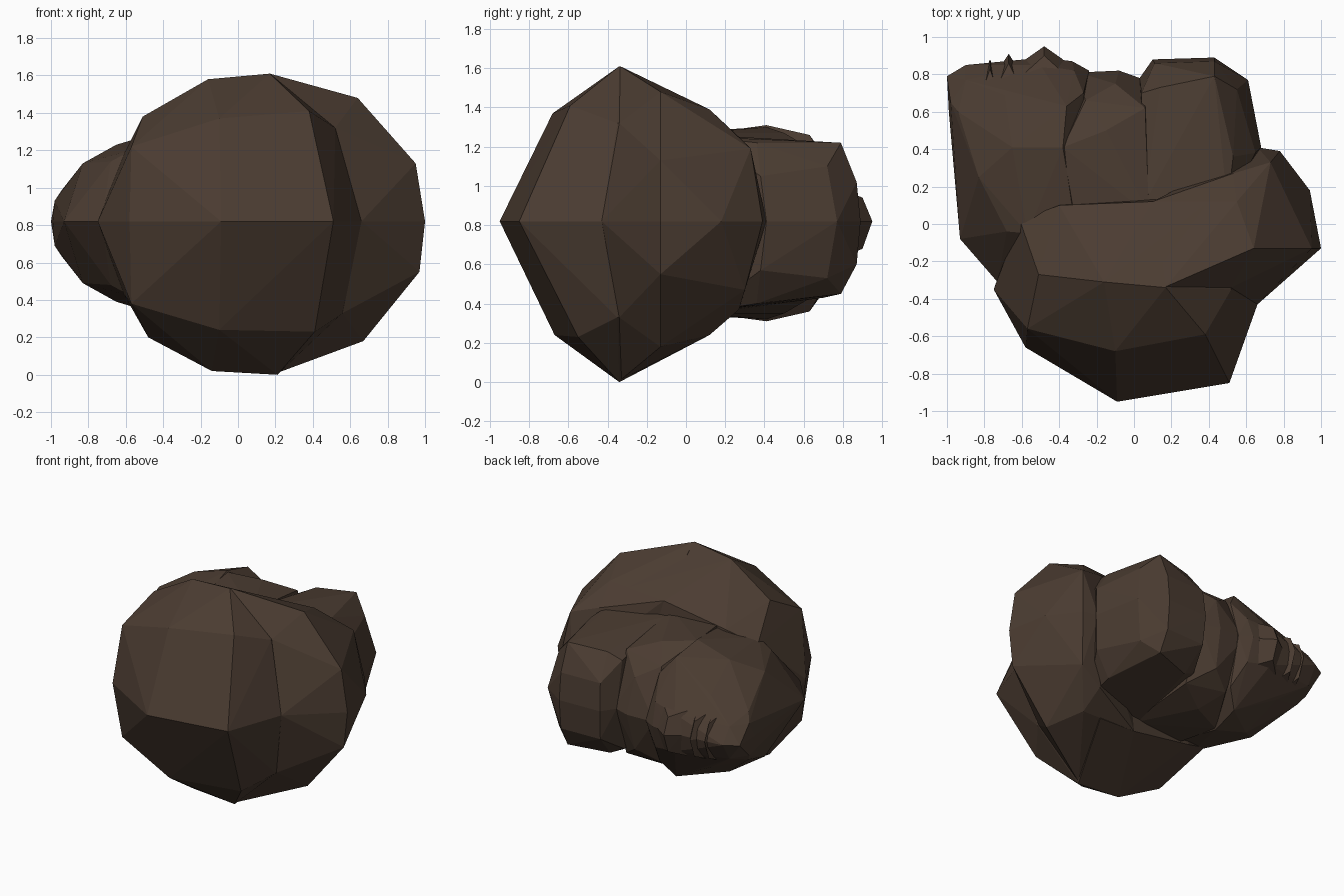
import bpy, bmesh

MID = 0.81  # the form is nearly symmetric above and below this height

brown = bpy.data.materials.new("dark_brown")
brown.diffuse_color = (0.07, 0.045, 0.031, 1)


def lobe(name, upper, middle, lower=None):
    """Faceted lump: hull of upper points, mid-height (x, y) points and lower points.
    Without lower points the upper ones are mirrored."""
    if lower is None:
        lower = [(x, y, 2 * MID - z) for x, y, z in upper]
    pts = list(upper) + [(x, y, MID + 0.01) for x, y in middle] + list(lower)
    bm = bmesh.new()
    for p in pts:
        bm.verts.new(p)
    res = bmesh.ops.convex_hull(bm, input=bm.verts[:])
    junk = {v for v in res["geom_interior"] + res["geom_unused"]
            if isinstance(v, bmesh.types.BMVert)}
    bmesh.ops.delete(bm, geom=list(junk), context='VERTS')
    bmesh.ops.recalc_face_normals(bm, faces=bm.faces[:])
    me = bpy.data.meshes.new(name)
    bm.to_mesh(me)
    bm.free()
    me.materials.append(brown)
    ob = bpy.data.objects.new(name, me)
    bpy.context.collection.objects.link(ob)
    return ob


# Large front dome
lobe("front_dome",
     [(-0.10, -0.68, 1.37), (0.38, -0.59, 1.41), (-0.57, -0.56, 1.22),
      (-0.51, -0.27, 1.38), (-0.16, -0.31, 1.58), (0.17, -0.34, 1.61),
      (0.52, -0.35, 1.32), (-0.61, 0.02, 1.18), (-0.40, 0.10, 1.27),
      (0.10, 0.12, 1.36), (0.40, 0.12, 1.38)],
     [(-0.09, -0.95), (0.51, -0.85), (-0.58, -0.66), (-0.75, -0.35),
      (0.66, -0.43), (-0.62, 0.02), (0.5, 0.2)],
     [(-0.10, -0.67, 0.24), (0.41, -0.55, 0.23), (-0.57, -0.56, 0.38),
      (-0.48, -0.30, 0.20), (-0.14, -0.33, 0.02), (0.21, -0.34, 0.0),
      (0.56, -0.35, 0.33), (-0.61, 0.02, 0.43), (-0.40, 0.10, 0.34),
      (0.10, 0.12, 0.25), (0.40, 0.12, 0.24)])

# Side dome, divided from the front one by a crease
lobe("side_dome",
     [(0.17, -0.335, 1.61), (0.52, -0.34, 1.32), (0.64, -0.13, 1.48),
      (0.95, -0.13, 1.13), (0.73, 0.33, 1.19), (0.55, 0.12, 1.39),
      (0.10, 0.12, 1.36), (0.38, 0.21, 1.27), (0.53, 0.27, 1.25)],
     [(0.66, -0.43), (1.0, -0.13), (0.94, 0.18), (0.78, 0.39), (0.66, 0.41),
      (0.1, 0.1)],
     [(0.21, -0.335, 0.01), (0.56, -0.34, 0.33), (0.67, -0.13, 0.18),
      (0.97, -0.13, 0.55), (0.71, 0.30, 0.47), (0.55, 0.12, 0.24),
      (0.10, 0.12, 0.25), (0.38, 0.21, 0.34), (0.53, 0.27, 0.37)])

# Rear lobe on the right
lobe("rear_right_lobe",
     [(0.05, 0.10, 1.26), (0.50, 0.10, 1.25), (0.14, 0.73, 1.20),
      (0.43, 0.79, 1.22), (0.53, 0.36, 1.22), (0.55, 0.72, 1.10),
      (0.11, 0.86, 1.02), (0.43, 0.87, 1.02), (0.04, 0.70, 1.15),
      (0.65, 0.38, 1.05)],
     [(0.10, 0.88), (0.43, 0.89), (0.61, 0.77), (0.68, 0.41), (0.03, 0.78),
      (0.03, 0.1)],
     [(0.05, 0.10, 0.35), (0.50, 0.10, 0.36), (0.14, 0.70, 0.43),
      (0.43, 0.79, 0.45), (0.53, 0.36, 0.40), (0.55, 0.72, 0.53),
      (0.11, 0.86, 0.60), (0.43, 0.87, 0.60), (0.04, 0.68, 0.48),
      (0.65, 0.38, 0.57)])

# Bridge between the rear lobes
lobe("rear_bridge",
     [(-0.32, 0.05, 1.28), (0.08, 0.05, 1.27), (-0.38, 0.41, 1.30),
      (-0.15, 0.50, 1.27), (0.06, 0.62, 1.20), (-0.26, 0.66, 1.17),
      (-0.10, 0.75, 1.08)],
     [(-0.30, 0.81), (-0.18, 0.81), (-0.08, 0.82), (0.06, 0.77),
      (-0.4, 0.0), (0.1, 0.0)])

# Tapered rear lobe on the left
lobe("rear_left_lobe",
     [(-0.32, 0.05, 1.26), (-0.38, 0.41, 1.31), (-0.65, 0.41, 1.23),
      (-0.83, 0.25, 1.13), (-0.68, -0.04, 1.14), (-0.69, 0.69, 1.08),
      (-0.36, 0.63, 1.26), (-0.94, 0.60, 0.99), (-0.57, -0.05, 1.20),
      (-0.27, 0.70, 1.14), (-0.32, 0.82, 0.98), (-0.50, 0.85, 0.95),
      (-0.90, 0.77, 0.93), (-0.98, 0.65, 0.93)],
     [(-1.0, 0.79), (-0.99, 0.60), (-0.93, -0.08), (-0.73, -0.31),
      (-0.90, 0.85), (-0.62, 0.87), (-0.48, 0.89), (-0.33, 0.87),
      (-0.24, 0.82), (-0.2, 0.0)])

# Small ridges along the left rear edge
for i, (x, y, w) in enumerate([(-0.77, 0.88, 0.03), (-0.67, 0.91, 0.045),
                               (-0.48, 0.95, 0.10)]):
    lobe(f"rear_ridge_{i + 1}",
         [(x - w, y - 0.14, 0.98), (x + w, y - 0.14, 0.98),
          (x, y - 0.05, 0.94)],
         [(x, y), (x - w, y - 0.07), (x + w, y - 0.07)])
